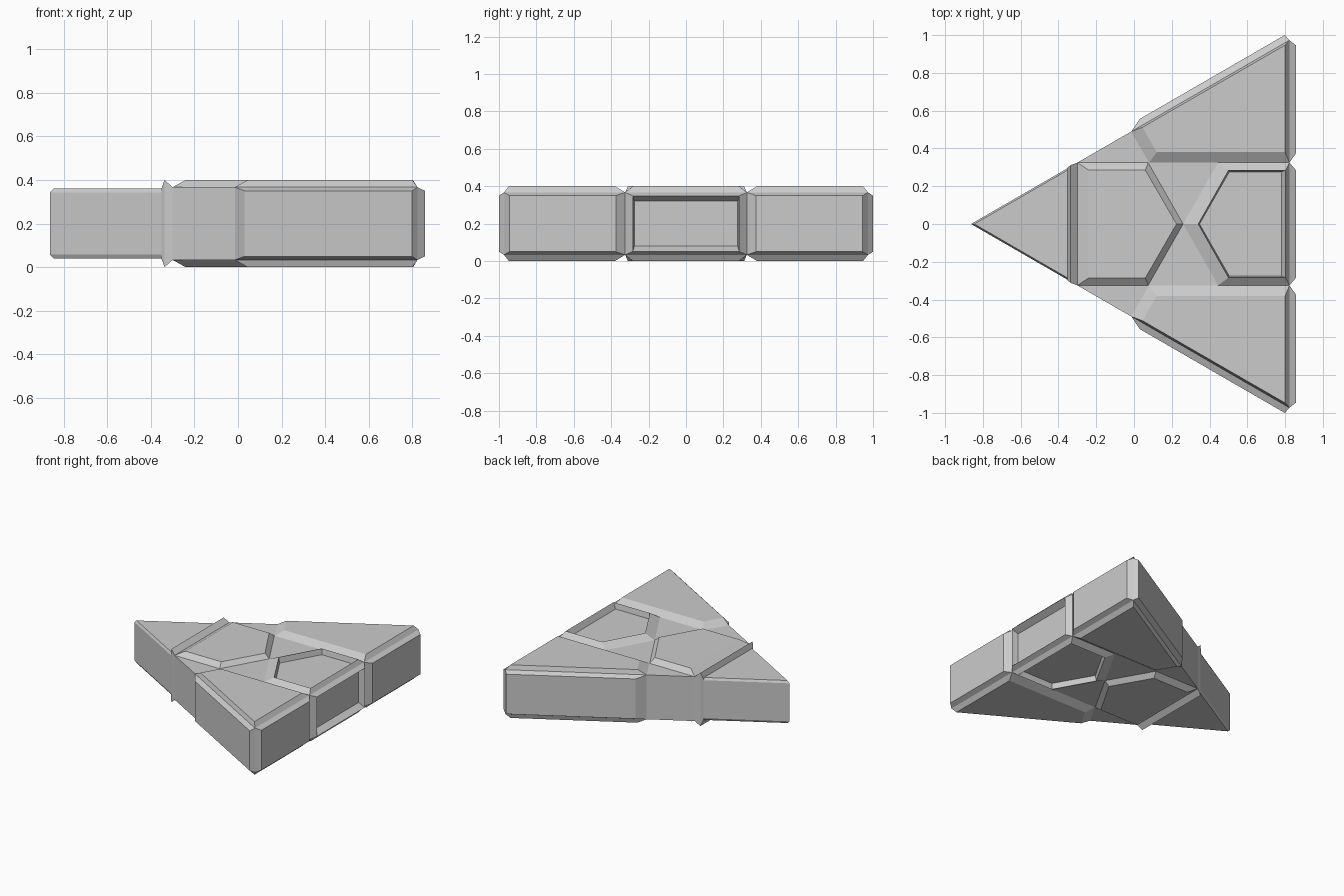
import bpy
from mathutils import Vector

if "Cube" in bpy.data.objects:
    bpy.data.objects.remove(bpy.data.objects["Cube"])

MID = 0.2      # height of the symmetry plane
H = 0.167      # half thickness of the body
T = 0.2        # half thickness at the raised plates


def loft(name, loops, mirror="", closed=False):
    """Skin a stack of equal-length loops and cap the last (and optionally the first)."""
    n = len(loops[0])
    verts = [Vector(p) for loop in loops for p in loop]
    faces = []
    for k in range(len(loops) - 1):
        a, b = k * n, (k + 1) * n
        faces += [(a + i, a + (i + 1) % n, b + (i + 1) % n, b + i) for i in range(n)]
    last = (len(loops) - 1) * n
    faces.append(tuple(range(last, last + n)))
    if closed:
        faces.append(tuple(reversed(range(n))))
    mesh = bpy.data.meshes.new(name)
    mesh.from_pydata(verts, [], faces)
    mesh.update()
    # the cap must look the way the loft travels
    travel = sum(verts[n:2 * n], Vector()) - sum(verts[:n], Vector())
    cap = mesh.polygons[len(faces) - (2 if closed else 1)]
    if cap.normal.dot(travel) < 0:
        mesh.flip_normals()
    obj = bpy.data.objects.new(name, mesh)
    obj.location.z = MID
    bpy.context.collection.objects.link(obj)
    if mirror:
        mod = obj.modifiers.new("mirror", "MIRROR")
        mod.use_axis = tuple(c in mirror for c in "xyz")
        mod.use_mirror_merge = False
    return obj


def flat(points, z):
    return [(x, y, z) for x, y in points]


def both(half):
    """Complete a half outline (y >= 0) with its reflection."""
    return half + [(x, -y) for x, y in reversed(half) if y > 0]


def rect_x(x, y0, y1, z):
    return [(x, y0, -z), (x, y1, -z), (x, y1, z), (x, y0, z)]


# main body, notched on the right for the sunken panel
body = both([(0.26, 0), (0.445, 0.325), (0.823, 0.325), (0.823, 0.973), (-0.30, 0.325)])
loft("body", [flat(body, -H), flat(body, H)], closed=True)

# sunken block in the notch
block = both([(0.26, 0), (0.445, 0.325), (0.81, 0.325)])
loft("sunken_block", [flat(block, -0.157), flat(block, 0.157)], closed=True)

# pointed tip with chamfered rims
outer = [(-0.863, 0), (-0.30, -0.325), (-0.30, 0.325)]
inner = [(-0.845, 0), (-0.30, -0.315), (-0.30, 0.315)]
loft("tip", [flat(inner, -0.16), flat(outer, -0.143), flat(outer, 0.143), flat(inner, 0.16)],
     closed=True)

# collar ridge between tip and body
loft("collar", [rect_x(-0.30, -0.325, 0.325, H), rect_x(-0.337, -0.311, 0.311, T),
                rect_x(-0.352, -0.297, 0.297, 0.158)])

# centre plate, top and bottom
loft("centre_plate", [
    flat(both([(0.26, 0), (0.075, 0.325), (-0.30, 0.325)]), H),
    flat(both([(0.225, 0), (0.06, 0.285), (-0.24, 0.285)]), T)], "z")

# wing plates, top and bottom
loft("wing_plate", [
    flat([(-0.015, 0.489), (0.08, 0.325), (0.823, 0.325), (0.823, 0.973)], H),
    flat([(0.045, 0.512), (0.12, 0.38), (0.80, 0.38), (0.80, 0.947)], T)], "yz")

# raised frame around the sunken panel, top and bottom
loft("panel_frame", [
    flat(both([(0.26, 0), (0.445, 0.325), (0.823, 0.325)]), H),
    flat(both([(0.34, 0), (0.50, 0.284), (0.803, 0.284)]), T),
    flat(both([(0.347, 0), (0.505, 0.276), (0.78, 0.276)]), 0.158)], "z")

# framed recess on the right end
loft("end_recess", [rect_x(0.823, -0.325, 0.325, H), rect_x(0.858, -0.284, 0.284, 0.148),
                    rect_x(0.811, -0.276, 0.276, 0.12)])

# raised plates on the right end of each wing
loft("wing_end_plate", [rect_x(0.823, 0.325, 0.973, H), rect_x(0.858, 0.375, 0.945, 0.15)], "y")

# raised plates on the slanted sides
def side(a, b, z):
    return [(*a, -z), (*b, -z), (*b, z), (*a, z)]

loft("side_plate", [side((-0.015, 0.489), (0.823, 0.973), H),
                    side((0.03, 0.556), (0.798, 1.0), 0.15)], "y")
